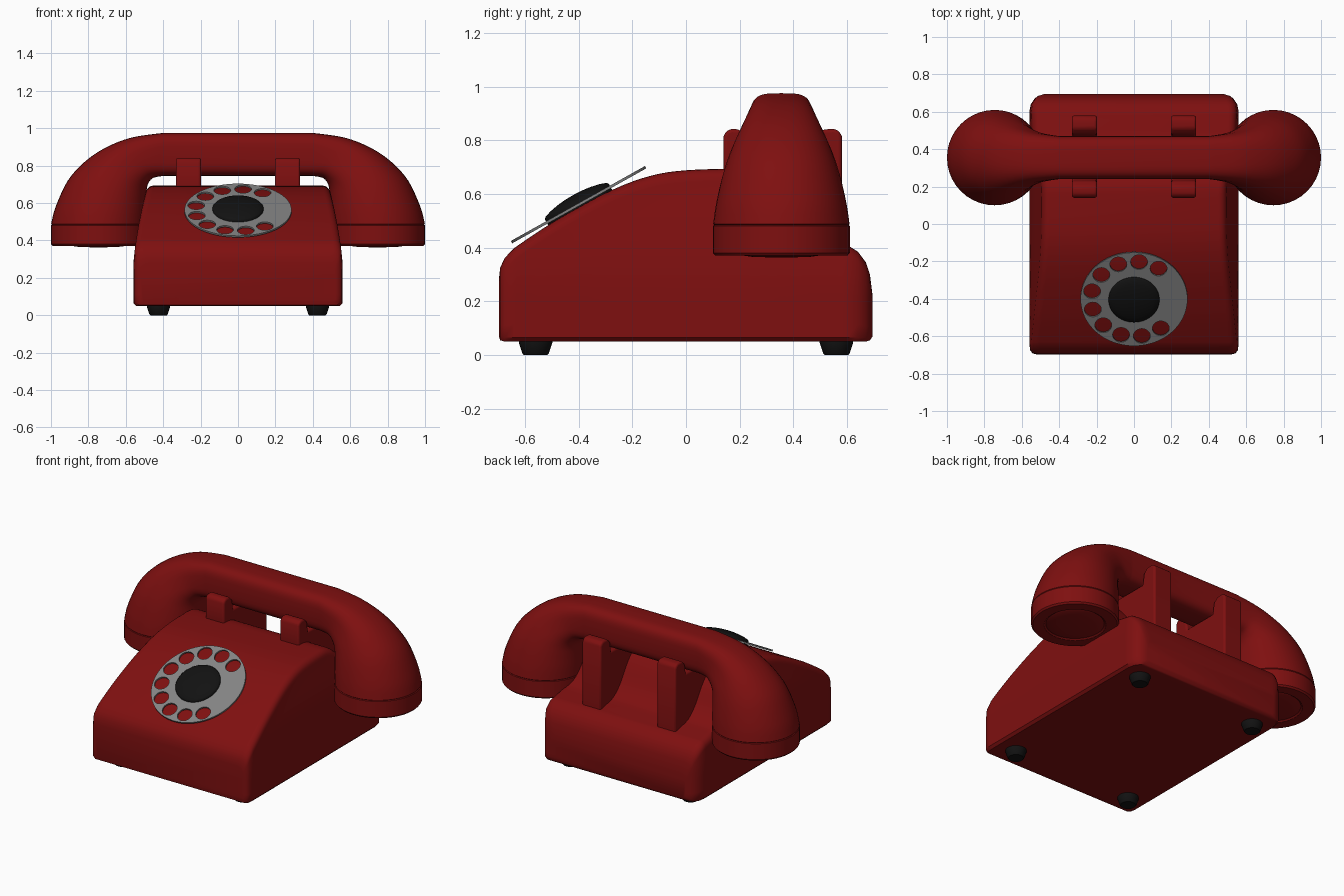
import bpy, bmesh, math
from mathutils import Vector, Matrix

cube = bpy.data.objects.get("Cube")
if cube:
    bpy.data.objects.remove(cube, do_unlink=True)


def material(name, rgb):
    m = bpy.data.materials.new(name)
    m.use_nodes = True
    m.diffuse_color = (*rgb, 1)
    m.node_tree.nodes["Principled BSDF"].inputs["Base Color"].default_value = (*rgb, 1)
    return m


RED = material("deep red", (0.21, 0.005, 0.005))
BLACK = material("black", (0.006, 0.006, 0.006))
GREY = material("dial grey", (0.23, 0.23, 0.23))


def finish(obj, mat, angle=40, bevel=0):
    obj.data.materials.append(mat)
    bpy.ops.object.select_all(action="DESELECT")
    obj.select_set(True)
    bpy.context.view_layer.objects.active = obj
    if bevel:
        b = obj.modifiers.new("rounding", "BEVEL")
        b.width, b.segments, b.limit_method = bevel, 3, "ANGLE"
    bpy.ops.object.shade_smooth_by_angle(angle=math.radians(angle))
    return obj


def loft(name, rings, mat, angle=40, bevel=0):
    """Skin a list of equal rings and close both ends."""
    bm = bmesh.new()
    rows = [[bm.verts.new(p) for p in ring] for ring in rings]
    n = len(rows[0])
    for a, b in zip(rows, rows[1:]):
        for i in range(n):
            j = (i + 1) % n
            bm.faces.new((a[i], a[j], b[j], b[i]))
    bm.faces.new(rows[0])
    bm.faces.new(rows[-1])
    bmesh.ops.recalc_face_normals(bm, faces=bm.faces)
    mesh = bpy.data.meshes.new(name)
    bm.to_mesh(mesh)
    bm.free()
    obj = bpy.data.objects.new(name, mesh)
    bpy.context.collection.objects.link(obj)
    return finish(obj, mat, angle, bevel)


def smooth_path(keys, steps):
    """Catmull-Rom interpolation through tuples of numbers."""
    pts = [keys[0], *keys, keys[-1]]
    out = []
    for a, b, c, d in zip(pts, pts[1:], pts[2:], pts[3:]):
        for s in range(steps):
            t = s / steps
            out.append(tuple(q + t / 2 * (r - p + t * (2*p - 5*q + 4*r - s3 + t * (3*(q - r) + s3 - p)))
                             for p, q, r, s3 in zip(a, b, c, d)))
    return out + [keys[-1]]


# Body: tapered cross-sections set along y, as (y, top height, side inset, base)
def body_section(y, top, inset, base):
    def half_width(z):
        return 0.56 - 0.075 * max(0, (z - 0.25) / 0.44) ** 1.5 - inset
    r = 0.045
    side = [(half_width(base) - 0.015, base), (half_width(base), base + 0.015)]
    side += [(half_width(z), z) for z in (base + 0.02 + (top - r - base - 0.02) * k / 6 for k in range(1, 7))]
    w = half_width(top - r)
    side += [(w - r + r * math.cos(a), top - r + r * math.sin(a))
             for a in (math.pi / 2 * k / 5 for k in range(1, 6))]
    return [(x, y, z) for x, z in side] + [(-x, y, z) for x, z in reversed(side)]


front = [(-0.697, 0.28, 0.04, 0.07), (-0.692, 0.325, 0.018, 0.055), (-0.675, 0.362, 0.005, 0.05)]
spine = smooth_path([(-0.64, 0.398), (-0.6, 0.426), (-0.5, 0.492), (-0.4, 0.55), (-0.3, 0.603),
                     (-0.2, 0.646), (-0.1, 0.675), (0, 0.688), (0.13, 0.693), (0.2, 0.69),
                     (0.26, 0.665), (0.32, 0.6), (0.38, 0.51), (0.45, 0.447), (0.53, 0.425),
                     (0.6, 0.41)], 3)
back = [(0.64, 0.385, 0.008, 0.05), (0.67, 0.345, 0.028, 0.05), (0.685, 0.3, 0.048, 0.055),
        (0.695, 0.22, 0.08, 0.07)]
stations = front + [(y, h, 0, 0.05) for y, h in spine] + back
loft("body", [body_section(*s) for s in stations], RED)


# Handset: rings from an outer point to an inner point, with half depth and squareness
def handset_ring(ox, oz, ix, iz, depth, power, sign=1):
    mid = Vector(((ox + ix) / 2, 0.355, (oz + iz) / 2))
    arm = Vector(((ox - ix) / 2, 0, (oz - iz) / 2))
    ring = []
    for k in range(40):
        a = math.tau * k / 40
        c, s = (math.copysign(abs(f) ** (2 / power), f) for f in (math.cos(a), math.sin(a)))
        p = mid + arm * c + Vector((0, depth * s, 0))
        ring.append((sign * p.x, p.y, p.z))
    return ring


cup = [(0.745 + r, z, 0.745 - r, z, r, 2) for r, z in
       ((0.03, 0.363), (0.11, 0.366), (0.16, 0.373), (0.17, 0.377), (0.18, 0.37), (0.246, 0.37),
        (0.255, 0.38), (0.255, 0.481), (0.25, 0.484), (0.254, 0.488))]
neck = smooth_path([(0.999, 0.488, 0.491, 0.488, 0.254, 2), (0.975, 0.58, 0.49, 0.555, 0.242, 2.05),
                    (0.91, 0.72, 0.49, 0.62, 0.218, 2.1), (0.82, 0.82, 0.488, 0.675, 0.19, 2.2),
                    (0.71, 0.895, 0.477, 0.71, 0.16, 2.5), (0.57, 0.95, 0.452, 0.735, 0.132, 3),
                    (0.4, 0.975, 0.4, 0.745, 0.115, 3.8)], 4)
half = cup + neck[1:]
loft("handset", [handset_ring(*k) for k in half] + [handset_ring(*k, sign=-1) for k in reversed(half)],
     RED, 35)

# Cradle: two U-shaped forks under the handset
fork = [(0.14, 0.6), (0.14, 0.815), (0.15, 0.835), (0.17, 0.842), (0.2, 0.84), (0.23, 0.81), (0.24, 0.742),
        (0.47, 0.742), (0.48, 0.81), (0.51, 0.84), (0.55, 0.842), (0.57, 0.835), (0.58, 0.815),
        (0.58, 0.39), (0.25, 0.39)]
for label, x in (("left", 0.265), ("right", -0.265)):
    loft(label + "_cradle_fork", [[(x + dx, y, z) for y, z in fork] for dx in (-0.067, 0.067)],
         RED, 40, 0.012)

# Dial: a tilted plate with ten finger holes round a domed hub
tilt = Matrix.Translation((0, -0.4, 0.56)) @ Matrix.Rotation(math.radians(29.2), 4, "X")


def circle(r, z=0, cx=0, cy=0, n=48):
    return [(cx + r * math.cos(math.tau * k / n), cy + r * math.sin(math.tau * k / n), z) for k in range(n)]


curve = bpy.data.curves.new("dial_outline", "CURVE")
curve.dimensions, curve.fill_mode, curve.extrude = "2D", "BOTH", 0.005
holes = [math.radians(55 + 28.2 * k) for k in range(10)]
outlines = [circle(0.286, n=64)] + [circle(0.045, 0, 0.229 * math.cos(a), 0.229 * math.sin(a), 24) for a in holes]
for points in outlines:
    spline = curve.splines.new("POLY")
    spline.points.add(len(points) - 1)
    for target, p in zip(spline.points, points):
        target.co = (*p, 1)
    spline.use_cyclic_u = True
dial = bpy.data.objects.new("dial_plate", curve)
bpy.context.collection.objects.link(dial)
dial.matrix_world = tilt
bpy.ops.object.select_all(action="DESELECT")
dial.select_set(True)
bpy.context.view_layer.objects.active = dial
bpy.ops.object.convert(target="MESH")
finish(bpy.context.object, GREY, 30)

hub_profile = [(0.136, -0.015), (0.136, 0.014), (0.13, 0.02), (0.105, 0.029), (0.07, 0.036),
               (0.035, 0.04), (0.008, 0.041)]
loft("dial_hub", [circle(r, z) for r, z in hub_profile], BLACK, 50).matrix_world = tilt

# Feet
for fy, row in ((-0.56, "front"), (0.56, "back")):
    for fx, label in ((0.425, "left"), (-0.425, "right")):
        loft(f"{row}_{label}_foot",
             [circle(r, z, fx, fy, 24) for r, z in ((0.044, 0), (0.049, 0.005), (0.062, 0.045), (0.062, 0.056))],
             BLACK, 45)
